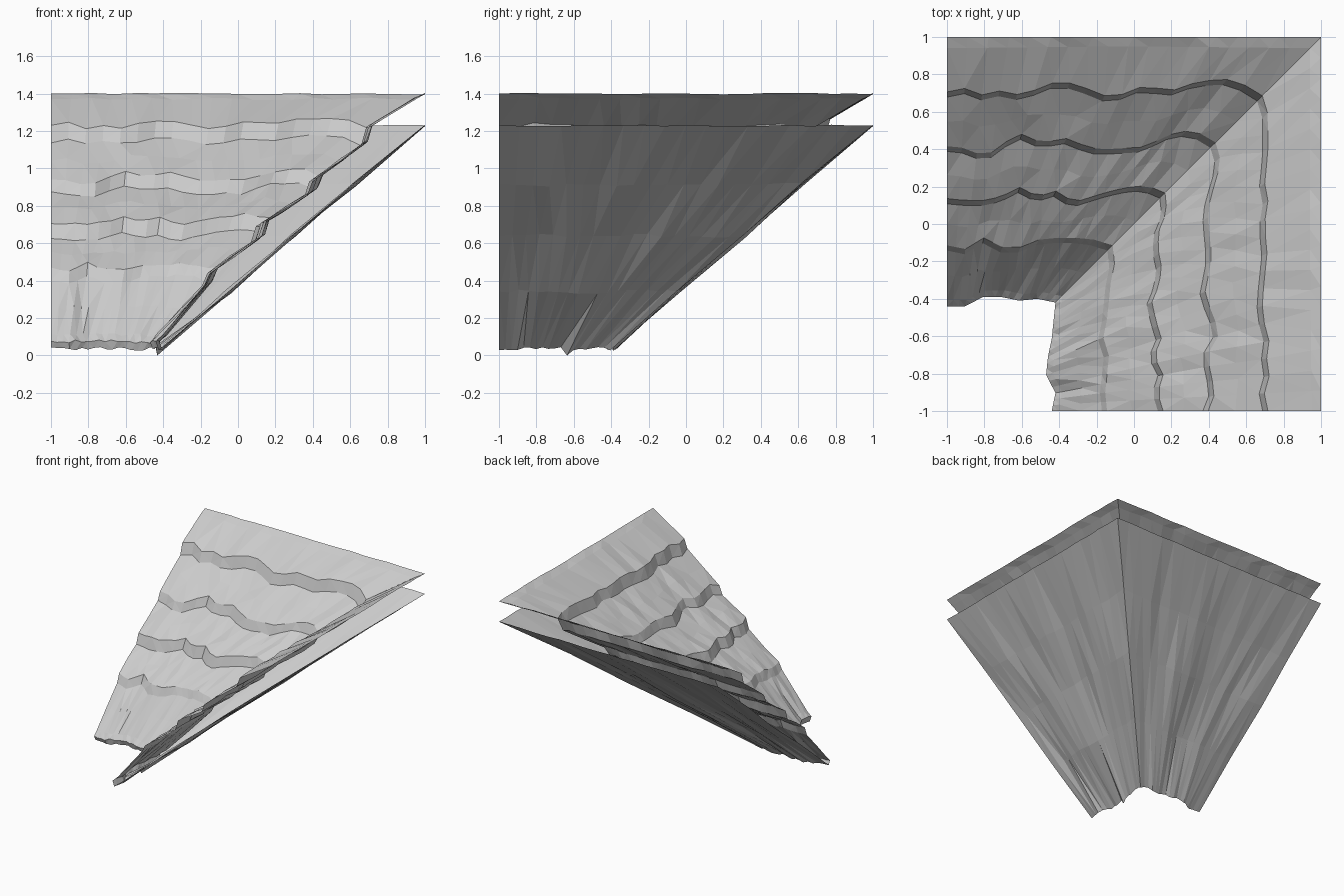
import bpy
import bmesh
import random

random.seed(7)

cube = bpy.data.objects.get("Cube")
if cube:
    bpy.data.objects.remove(cube, do_unlink=True)

STATIONS = 18   # columns of straw on each wing


def make_material(name, value):
    mat = bpy.data.materials.new(name)
    mat.use_nodes = True
    colour = (value, value, value, 1)
    mat.diffuse_color = colour
    mat.node_tree.nodes["Principled BSDF"].inputs["Base Color"].default_value = colour
    return mat


def sample(values, s):
    """Read an evenly spaced outline at fraction s of its length."""
    place = s * (len(values) - 1)
    k = min(int(place), len(values) - 2)
    return values[k] + (values[k + 1] - values[k]) * (place - k)


def row(back, side, corner, z, slope=0.0, push=0.0, shake=0.0):
    """L-shaped row: outlines in hundredths from each open end to the valley."""
    points = []
    inset = corner / 100 + push
    for i in range(2 * STATIONS + 1):
        s = 1 - abs(i - STATIONS) / STATIONS
        outline = (back if i <= STATIONS else side) + [corner]
        across = sample(outline, s) / 100 + push
        along = -1 + (inset + 1) * s
        height = z + slope * (across - push - corner / 100) + random.uniform(-shake, shake)
        if i <= STATIONS:
            points.append((along, across, height))
        else:
            points.append((across, along, height))
    return points


def between(first, second, shake):
    """Row halfway between two others, roughened in height."""
    return [((a[0] + b[0]) / 2, (a[1] + b[1]) / 2,
             (a[2] + b[2]) / 2 + random.uniform(-shake, shake))
            for a, b in zip(first, second)]


# Ragged lower edges of the straw: back wing, side wing, valley point
eave = ([-44, -44, -39, -39, -41, -40], [-44, -42, -47, -46, -44, -43], -42)
courses = [
    ([-13, -15, -9, -14, -14, -10, -9, -9, -10],
     [-16, -17, -16, -15, -18, -16, -15, -14, -12], -13, 0.4, 0.465),
    ([12, 11, 11, 13, 18, 13, 16, 10, 13, 16, 18, 19],
     [14, 11, 14, 9, 13, 10, 8, 12, 13, 11, 12, 16], 15, 0.645, 0.73),
    ([40, 39, 34, 42, 47, 41, 45, 41, 38, 39, 39, 43, 48, 48],
     [38, 42, 39, 38, 44, 41, 36, 38, 40, 39, 38, 39, 42, 45], 42, 0.885, 0.96),
    ([69, 71, 67, 70, 67, 71, 75, 73, 69, 65, 71, 72, 69, 73, 75, 76, 73],
     [70, 68, 71, 69, 71, 67, 67, 68, 69, 70, 67, 71, 68, 69, 70, 70, 70], 67, 1.125, 1.215),
]
ridge = ([100], [100], 100)

# Underside sheet, from the ridge down to the eave
rows = [row(*ridge, 1.23, shake=0.004)]
for inset, z in ((62, 0.915), (30, 0.64), (-5, 0.34)):
    wavy = [[inset + random.uniform(-1.5, 1.5) for _ in range(9)] for _ in range(2)]
    rows.append(row(*wavy, inset, z, slope=-0.5, shake=0.008))

# Eave lip
rows.append(row(*eave, 0.035, push=0.015, shake=0.01))
rows.append(row(*eave, 0.075, shake=0.01))
rows.append(row(*eave, 0.11, push=0.035, shake=0.01))

# Stepped straw courses: slope, then a short steep riser
for back, side, corner, low, high in courses:
    foot = row(back, side, corner, low, slope=0.65, push=-0.012, shake=0.008)
    rows.append(between(rows[-1], foot, 0.01))
    rows.append(foot)
    rows.append(row(back, side, corner, high, slope=0.65, push=0.016, shake=0.008))

# Top course up to the ridge
rows.append(row([94, 95], [95, 94], 94, 1.372, shake=0.006))
rows.append(row(*ridge, 1.4, shake=0.004))

bm = bmesh.new()
grid = [[bm.verts.new(p) for p in r] for r in rows]
for lower, upper in zip(grid, grid[1:]):
    for i in range(2 * STATIONS):
        bm.faces.new((lower[i], lower[i + 1], upper[i + 1], upper[i]))
bmesh.ops.triangulate(bm, faces=bm.faces[:])

# Stand the lowest straw on the ground
lowest = min(bm.verts, key=lambda v: v.co.z)
lowest.co.z = 0

mesh = bpy.data.meshes.new("thatched_valley_roof")
bm.to_mesh(mesh)
bm.free()
mesh.materials.append(make_material("pale grey thatch", 0.6))
roof = bpy.data.objects.new("thatched_valley_roof", mesh)
bpy.context.collection.objects.link(roof)
